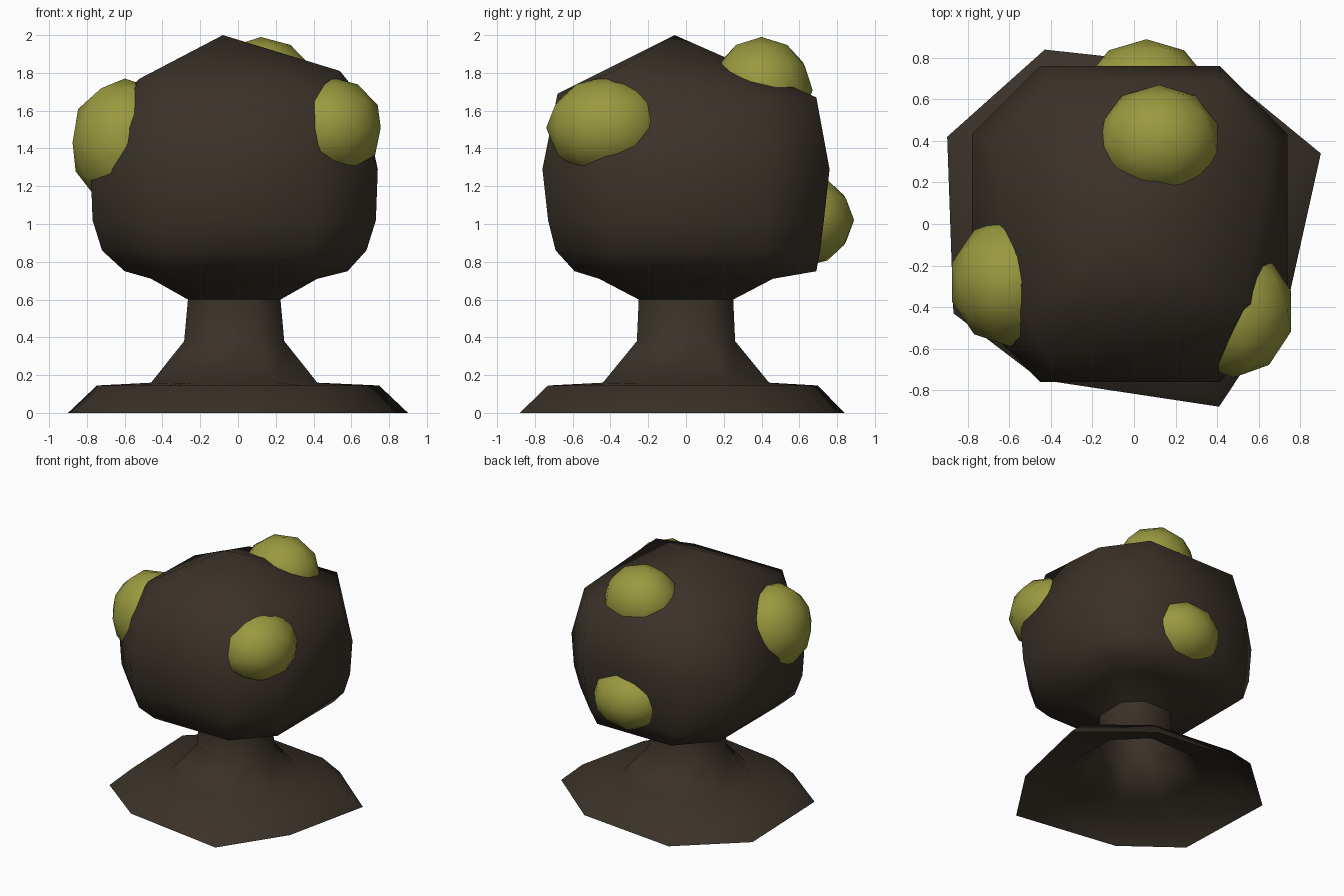
import bpy, bmesh, math

cube = bpy.data.objects.get("Cube")
if cube:
    bpy.data.objects.remove(cube, do_unlink=True)


def make_material(name, color):
    mat = bpy.data.materials.new(name)
    mat.use_nodes = True
    mat.diffuse_color = color
    mat.node_tree.nodes["Principled BSDF"].inputs["Base Color"].default_value = color
    return mat


BARK = make_material("dark_bark", (0.043, 0.032, 0.022, 1))
MOSS = make_material("moss_green", (0.32, 0.32, 0.05, 1))


def finish(bm, name, mat):
    mesh = bpy.data.meshes.new(name)
    bm.to_mesh(mesh)
    bm.free()
    obj = bpy.data.objects.new(name, mesh)
    bpy.context.collection.objects.link(obj)
    mesh.materials.append(mat)
    bpy.ops.object.select_all(action="DESELECT")
    obj.select_set(True)
    bpy.context.view_layer.objects.active = obj
    bpy.ops.object.shade_smooth_by_angle(angle=math.radians(60))
    return obj


def octagon(cx, cy, hx, hy, z, ratio=0.57):
    """Chamfered rectangle, counter-clockwise from the front left corner."""
    a, b = hx * ratio, hy * ratio
    pts = [(-a, -hy), (a, -hy), (hx, -b), (hx, b),
           (a, hy), (-a, hy), (-hx, b), (-hx, -b)]
    return [(cx + x, cy + y, z) for x, y in pts]


# Uneven foot outline, repeated smaller for its upper rim
FOOT = [(-0.45, -0.75), (0.41, -0.88), (0.74, -0.38), (0.9, 0.34),
        (0.4, 0.75), (-0.43, 0.84), (-0.9, 0.42), (-0.87, -0.43)]

# Uneven shoulder of the head, just below the peak
SHOULDER = [(-0.4, -0.68, 1.69), (0.4, -0.68, 1.69), (0.54, -0.38, 1.81),
            (0.66, 0.38, 1.66), (0.42, 0.69, 1.67), (-0.38, 0.69, 1.67),
            (-0.66, 0.38, 1.64), (-0.52, -0.43, 1.77)]

rings = [
    [(x, y, 0) for x, y in FOOT],
    [(x * 0.83, y * 0.83, 0.145) for x, y in FOOT],
    octagon(-0.02, 0, 0.44, 0.44, 0.16, 0.5),      # neck foot
    octagon(-0.02, 0, 0.265, 0.26, 0.38, 0.5),     # neck
    octagon(-0.02, 0, 0.245, 0.25, 0.6, 0.5),
    octagon(-0.02, 0, 0.44, 0.46, 0.71),           # head underside
    octagon(-0.01, 0.05, 0.59, 0.64, 0.75),
    octagon(-0.02, 0.01, 0.7, 0.7, 0.86),
    octagon(-0.02, 0, 0.75, 0.73, 1.02),           # head sides
    octagon(-0.02, 0, 0.76, 0.76, 1.29),
    SHOULDER,
]

# Stump body, one skin open at the bottom
bm = bmesh.new()
loops = [[bm.verts.new(p) for p in ring] for ring in rings]
for low, high in zip(loops, loops[1:]):
    for i in range(8):
        j = (i + 1) % 8
        bm.faces.new((low[i], low[j], high[j], high[i]))
peak = bm.verts.new((-0.08, -0.06, 2.0))
for i in range(8):
    bm.faces.new((loops[-1][i], loops[-1][(i + 1) % 8], peak))
finish(bm, "stump_body", BARK)

# Moss lumps half sunk in the head: name, centre, radii
LUMPS = [
    ("moss_front_left", (0.48, -0.42, 1.51), (0.29, 0.32, 0.27)),
    ("moss_right", (-0.6, -0.28, 1.43), (0.29, 0.31, 0.34)),
    ("moss_top", (0.12, 0.4, 1.71), (0.3, 0.27, 0.28)),
    ("moss_back", (0.06, 0.61, 1.02), (0.31, 0.28, 0.25)),
]
for name, centre, radii in LUMPS:
    bm = bmesh.new()
    bmesh.ops.create_icosphere(bm, subdivisions=2, radius=1)
    bmesh.ops.scale(bm, vec=radii, verts=bm.verts)
    bmesh.ops.translate(bm, vec=centre, verts=bm.verts)
    finish(bm, name, MOSS)
